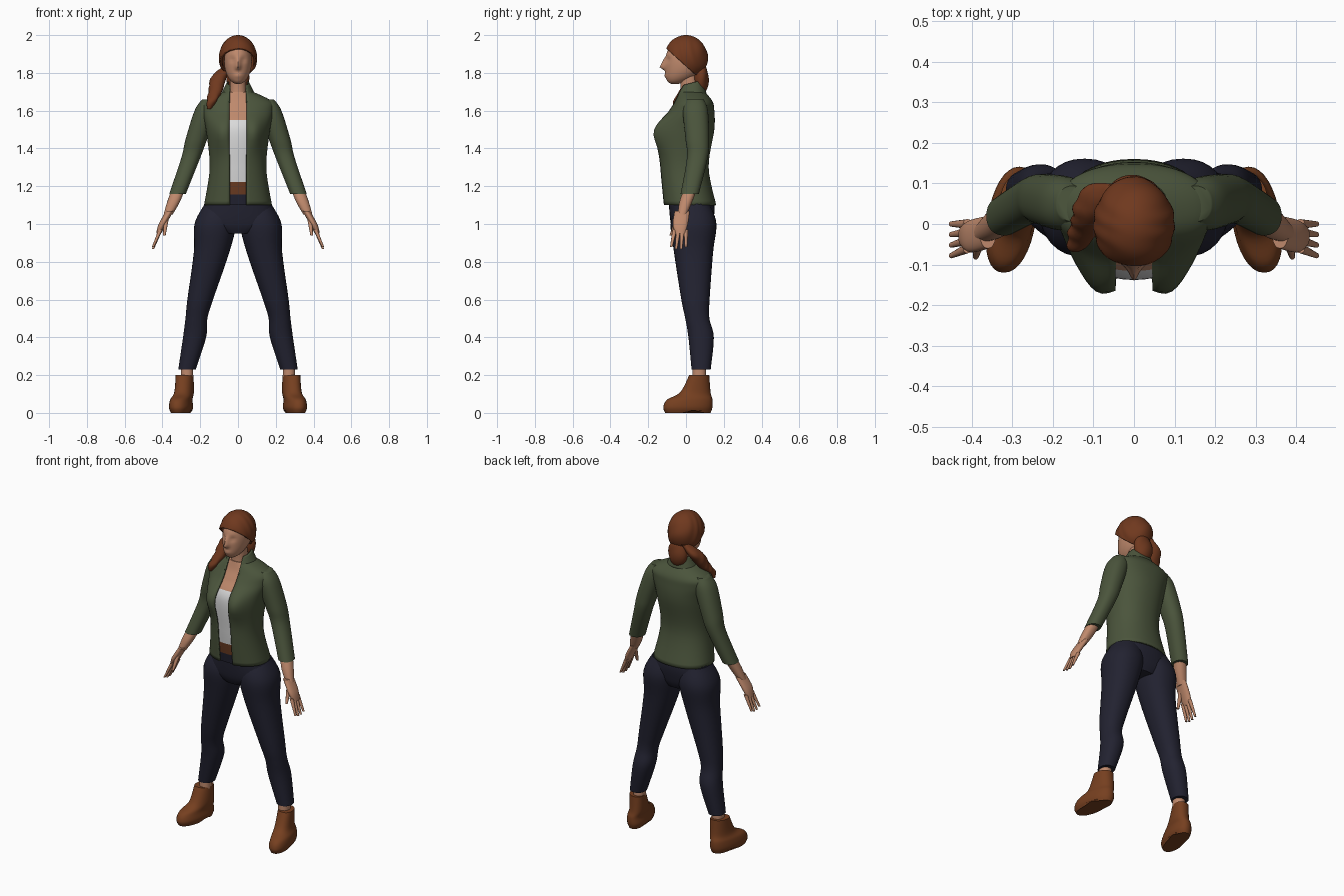
import bpy, bmesh
from math import sin, cos, asin, pi, exp, radians, copysign
from mathutils import Vector

if "Cube" in bpy.data.objects:
    bpy.data.objects.remove(bpy.data.objects["Cube"])


def material(name, red, green, blue):
    colour = (red, green, blue, 1)
    result = bpy.data.materials.new(name)
    result.use_nodes = True
    result.diffuse_color = colour
    shader = result.node_tree.nodes["Principled BSDF"]
    shader.inputs["Base Color"].default_value = colour
    return result


olive = material("olive jacket", .07, .09, .045)
denim = material("dark denim", .016, .016, .03)
skin = material("skin", .52, .25, .15)
auburn = material("auburn hair", .16, .04, .013)
leather = material("brown leather", .18, .05, .014)
white = material("white shirt", .7, .7, .7)
belt_brown = material("belt brown", .15, .045, .016)


def spline(rings, steps):
    """Smooth in-between rings (Catmull-Rom)."""
    result = []
    for i in range(len(rings) - 1):
        before, start, end = rings[max(i - 1, 0)], rings[i], rings[i + 1]
        after = rings[min(i + 2, len(rings) - 1)]
        leave, arrive = (end - before) / 2, (after - start) / 2
        for k in range(steps):
            t = k / steps
            ease = t * t * (3 - 2 * t)
            result.append(start.lerp(end, ease) + leave * t * (1 - t) ** 2
                          - arrive * t * t * (1 - t))
    return result + [rings[-1]]


def power(value, exponent):
    return copysign(abs(value) ** exponent, value)


def loft(name, materials, rings, flat=1.1, sides=32, steps=6, side=1, square=.9,
         gap=0, thickness=0, warp=None, rule=None, cut_plane=None):
    """Skin horizontal rings (x, y, z, half width, half depth).
    Depth defaults to width times flat; a gap leaves the front open."""
    full = [Vector(r if len(r) == 5 else (*r, r[3] * flat)) for r in rings]
    bm = bmesh.new()
    rows = []
    for x, y, z, width, depth in spline(full, steps):
        start = asin((gap / width) ** (1 / square))
        row = []
        for i in range(sides):
            angle = start + 2 * (pi - start) * i / (sides - 1 if gap else sides)
            point = (x + width * power(sin(angle), square),
                     y - depth * power(cos(angle), square), z)
            if warp:
                point = warp(*point)
            row.append(bm.verts.new((point[0] * side, point[1], point[2])))
        rows.append(row)
    for lower, upper in zip(rows, rows[1:]):
        for i in range(sides - 1 if gap else sides):
            j = (i + 1) % sides
            bm.faces.new((lower[i], lower[j], upper[j], upper[i]))
    if not gap:
        bm.faces.new(rows[0])
        bm.faces.new(rows[-1])
        bmesh.ops.recalc_face_normals(bm, faces=bm.faces)
    if cut_plane:
        point, normal = cut_plane
        geometry = bm.verts[:] + bm.edges[:] + bm.faces[:]
        bmesh.ops.bisect_plane(bm, geom=geometry, plane_co=point, plane_no=normal,
                               clear_inner=True)
    if rule:
        for face in bm.faces:
            face.material_index = rule(face.calc_center_median().z)
    mesh = bpy.data.meshes.new(name)
    bm.to_mesh(mesh)
    bm.free()
    for item in materials:
        mesh.materials.append(item)
    ob = bpy.data.objects.new(name, mesh)
    bpy.context.collection.objects.link(ob)
    if thickness:
        modifier = ob.modifiers.new("thickness", 'SOLIDIFY')
        modifier.thickness, modifier.offset = thickness, -1
    bpy.ops.object.select_all(action='DESELECT')
    ob.select_set(True)
    bpy.context.view_layer.objects.active = ob
    bpy.ops.object.shade_smooth_by_angle(angle=radians(55))


def ball(name, colour, centre, radii, **options):
    """An ellipsoid made of rings, so it can be warped and cut like the rest."""
    x, y, z = centre
    width, depth, height = radii
    count = 32
    tilts = [pi * ((i + .2) / (count - .6) - .5) for i in range(count)]
    rings = [(x, y, z + height * sin(a), width * cos(a), depth * cos(a)) for a in tilts]
    loft(name, [colour], rings, sides=64, steps=1, square=1, **options)


def bump(value, centre, spread):
    return exp(-((value - centre) / spread) ** 2)


def ramp(value):
    return min(max(value, 0), 1)


# Open jacket, with the chest shaped on both sides
def chest(x, y, z):
    if y < 0:
        y -= .035 * bump(abs(x), .09, .05) * bump(z, 1.48, .08)
    return x, y, z


def fold_forward(x, y, z):
    return x, y, z - (.08 - y) / 4


trunk = [(0, .02, 1.1, .18, .14), (0, -.01, 1.3, .15, .13), (0, 0, 1.5, .17, .15),
         (0, .03, 1.6, .19, .12), (0, .04, 1.65, .18, .1), (0, .03, 1.7, .08, .07)]
loft("jacket_body", [olive], trunk, sides=56, gap=.045, thickness=.009, warp=chest)
loft("jacket_collar", [olive], [(0, .02, 1.68, .1, .09), (0, .03, 1.76, .06, .06)],
     gap=.045, thickness=.008, warp=fold_forward)


# Torso under the jacket: denim waist, belt, shirt, bare chest
def clothing(z):
    return sum(z > edge for edge in (1.16, 1.22, 1.55))


inner_trunk = [(x, y, z, width * .9, depth * .9) for x, y, z, width, depth in trunk]
loft("torso", [denim, belt_brown, white, skin], inner_trunk, sides=48, steps=20,
     rule=clothing)
loft("neck", [skin], [(0, .02, 1.6, .06), (0, .02, 1.7, .045), (0, .01, 1.8, .04)])
loft("hips", [denim], [(0, .03, .95, .1, .09), (0, .03, 1, .2, .11),
                       (0, .03, 1.1, .18, .12), (0, .01, 1.2, .14, .1)])


# Head: jaw drawn forward, then nose, eye sockets and mouth
def face_shape(x, y, z):
    y -= .055 * ramp((1.86 - z) / .12) ** 2
    if y < -.04:
        bridge, underside = ramp((1.89 - z) / .06), ramp((z - 1.81) / .02)
        y -= .03 * min(bridge, underside) * bump(x, 0, .014)
        y += .01 * bump(abs(x), .03, .017) * bump(z, 1.87, .014)
        y -= .006 * bump(x, 0, .022) * bump(z, 1.785, .01)
    return x, y, z


ball("head", skin, (0, -.005, 1.86), (.073, .105, .12), warp=face_shape)


# Swept-back hair, gathered into a knot and a tail over the right shoulder
def strands(x, y, z):
    swell = 1 + .02 * sin(34 * x + 9 * sin(18 * y) + 40 * z)
    return x * swell, y * swell, z


ball("hair_cap", auburn, (0, 0, 1.88), (.1, .115, .12), warp=strands, thickness=.012,
     cut_plane=((0, 0, 1.835), (0, .9, 1)))
ball("hair_knot", auburn, (0, .08, 1.77), (.06, .04, .08), warp=strands)
loft("hair_tail", [auburn], [(-.15, -.05, 1.61, .01), (-.14, -.04, 1.65, .025),
                             (-.12, 0, 1.7, .035), (-.1, .05, 1.78, .04),
                             (-.05, .08, 1.84, .02)], warp=strands)


# Boots turn out slightly and have an arched sole
def boot_shape(x, y, z):
    if z < .01:
        z += .015 * bump(y, .04, .03)
    return x - .15 * (y - .02), y, z


# Limbs, one set for each side
for label, side in (("left", 1), ("right", -1)):
    def part(name, colour, rings, **options):
        loft(label + "_" + name, [colour], rings, side=side, **options)

    part("sleeve", olive, [(.15, .05, 1.66, .04), (.17, .05, 1.6, .06),
                           (.22, .06, 1.45, .057), (.25, .06, 1.35, .05),
                           (.32, .02, 1.16, .044)])
    part("forearm", skin, [(.31, .03, 1.2, .035), (.34, 0, 1.12, .034),
                           (.37, -.02, 1.05, .024)], flat=1)
    part("palm", skin, [(.36, -.02, 1.07, .02), (.4, -.03, 1, .02),
                        (.42, -.03, .95, .013)], flat=2)
    # Fingers fan out from the palm
    for i, finger in enumerate(("little", "ring", "middle", "index")):
        y = -.02 * i
        tip = .885 - .018 * sin(pi * (i + .5) / 4)
        part(finger + "_finger", skin, [(.41, y, .97, .011), (.45, y * 1.3, tip, .006)],
             sides=12)
    part("thumb", skin, [(.38, -.04, 1.03, .014), (.39, -.08, .94, .007)], sides=12)
    part("trouser_leg", denim, [(.1, .04, 1.1, .08), (.12, .04, 1, .11),
                                (.14, .04, .85, .094), (.2, .05, .6, .068),
                                (.22, .06, .5, .058), (.23, .08, .4, .061),
                                (.27, .08, .23, .046)])
    part("ankle", skin, [(.27, .07, .17, .033), (.27, .07, .26, .033)])
    part("boot", leather, [(.3, .01, 0, .05, .12), (.3, .01, .03, .06, .13),
                           (.3, .02, .07, .055, .12), (.29, .05, .11, .05, .08),
                           (.29, .07, .2, .046, .053)], warp=boot_shape)
